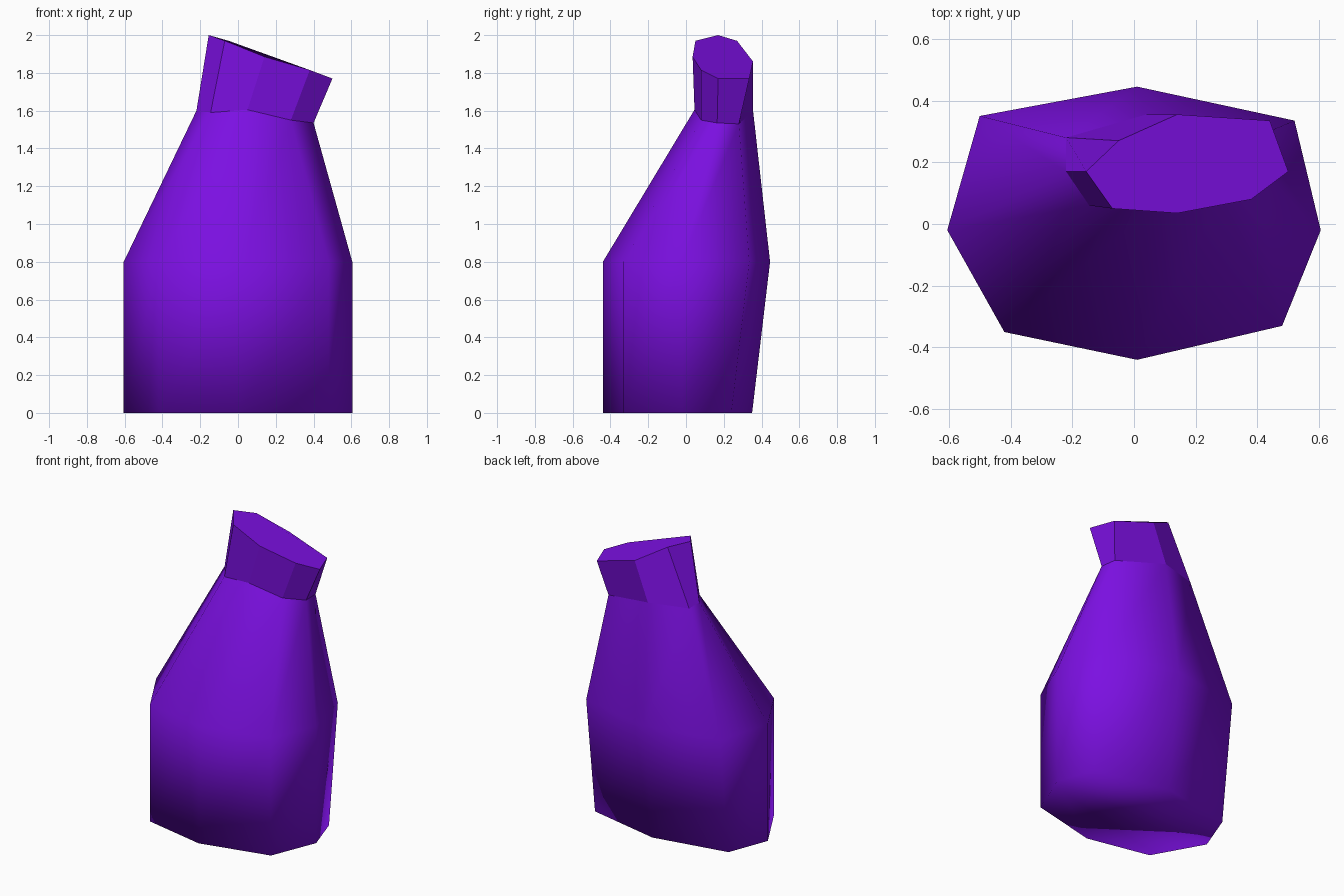
import bpy
import bmesh

cube = bpy.data.objects.get("Cube")
if cube:
    bpy.data.objects.remove(cube, do_unlink=True)

# Single glass colour
purple = bpy.data.materials.new("purple_glass")
purple.use_nodes = True
colour = (0.2, 0.005, 0.76, 1)
purple.diffuse_color = colour
purple.node_tree.nodes["Principled BSDF"].inputs["Base Color"].default_value = colour

# Eight-sided cross-sections, starting at the -x corner and running via the front
belly = [(-.605, -.02, .8), (-.42, -.35, .8), (.01, -.44, .8), (.48, -.33, .8),
         (.605, -.02, .8), (.52, .335, .8), (.01, .445, .8), (-.5, .35, .8)]
# The base follows the belly, with the back drawn in
base = [(x, y - .095 if y > 0 else y, 0) for x, y, z in belly]
neck = [(-.22, .17, 1.6), (-.145, .06, 1.59), (.05, .045, 1.605), (.28, .08, 1.55),
        (.4, .165, 1.535), (.39, .28, 1.53), (.04, .355, 1.6), (-.22, .28, 1.6)]
rim = [(-.155, .17, 2), (-.07, .05, 1.97), (.14, .035, 1.885), (.38, .08, 1.815),
       (.5, .17, 1.77), (.44, .335, 1.77), (.14, .355, 1.86), (-.05, .27, 1.97)]


def loft(name, rings, smooth, cap_bottom=False, cap_top=False):
    """Skin a stack of rings into one object, with optional end caps."""
    bm = bmesh.new()
    loops = [[bm.verts.new(p) for p in ring] for ring in rings]
    for low, high in zip(loops, loops[1:]):
        for i in range(len(low)):
            j = (i + 1) % len(low)
            bm.faces.new((low[i], low[j], high[j], high[i]))
    if cap_bottom:
        bm.faces.new(loops[0][::-1])
    if cap_top:
        bm.faces.new(loops[-1])
    for face in bm.faces:
        face.smooth = smooth
    mesh = bpy.data.meshes.new(name)
    bm.to_mesh(mesh)
    bm.free()
    mesh.materials.append(purple)
    obj = bpy.data.objects.new(name, mesh)
    bpy.context.collection.objects.link(obj)
    return obj


# Softly shaded body and faceted crooked neck
loft("bottle_body", [base, belly, neck], smooth=True, cap_bottom=True)
loft("bottle_neck", [neck, rim], smooth=False, cap_top=True)
